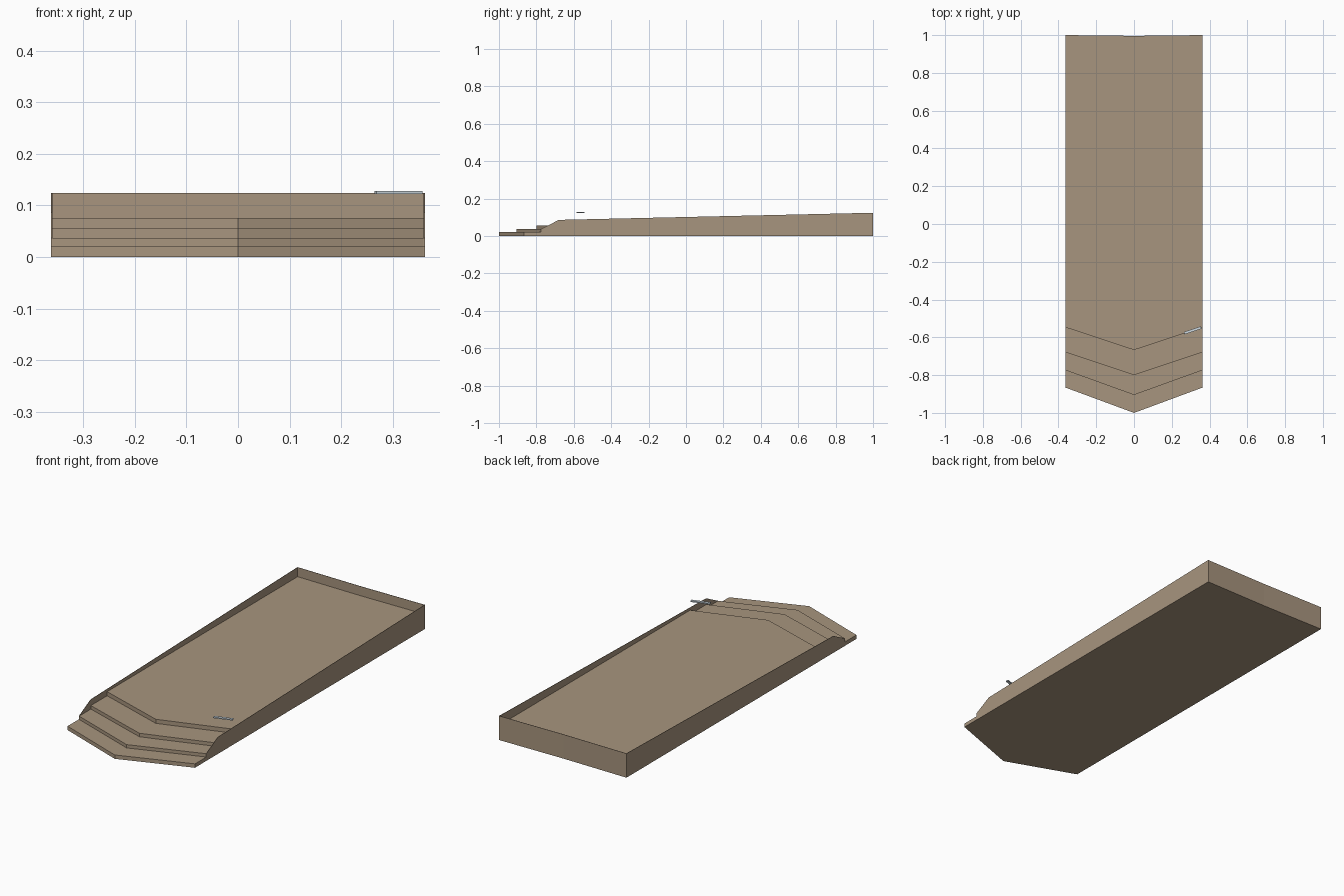
import bpy
import bmesh
import math
from mathutils import Matrix, Vector

cube = bpy.data.objects.get("Cube")
if cube:
    bpy.data.objects.remove(cube, do_unlink=True)


def material(name, rgb):
    mat = bpy.data.materials.new(name)
    mat.use_nodes = True
    color = (*rgb, 1.0)
    mat.diffuse_color = color
    mat.node_tree.nodes["Principled BSDF"].inputs["Base Color"].default_value = color
    return mat


def extruded(name, outline, offset, mat):
    """Make a solid by extruding a flat outline along an offset."""
    bm = bmesh.new()
    face = bm.faces.new([bm.verts.new(p) for p in outline])
    result = bmesh.ops.extrude_face_region(bm, geom=[face], use_keep_orig=True)
    verts = [g for g in result["geom"] if isinstance(g, bmesh.types.BMVert)]
    bmesh.ops.translate(bm, verts=verts, vec=Vector(offset))
    bmesh.ops.recalc_face_normals(bm, faces=bm.faces)
    mesh = bpy.data.meshes.new(name)
    bm.to_mesh(mesh)
    bm.free()
    mesh.materials.append(mat)
    obj = bpy.data.objects.new(name, mesh)
    bpy.context.collection.objects.link(obj)
    return obj


stone = material("tan stone", (0.39, 0.30, 0.21))
metal = material("pale blue grey", (0.62, 0.70, 0.75))

HALF = 0.36       # half width of the floor slabs
WALL = 0.002      # thickness of the rim walls
BACK = 0.998
DIP = 0.994       # back edge bends in slightly at the middle

# Stacked floor slabs, each with a pointed front: tip y, corner y, top z
steps = [
    ("bottom_step", -1.0, -0.867, 0.02),
    ("middle_step", -0.905, -0.775, 0.037),
    ("top_step", -0.8, -0.68, 0.055),
    ("main_floor", -0.667, -0.548, 0.076),
]
base = 0.0
for name, tip, corner, top in steps:
    outline = [(0, tip, base), (HALF, corner, base), (HALF, BACK, base),
               (0, DIP, base), (-HALF, BACK, base), (-HALF, corner, base)]
    extruded(name, outline, (0, 0, top - base), stone)
    base = top

# Rising side walls with a sloped front end
profile = [(-0.867, 0), (-0.867, 0.02), (-0.775, 0.02), (-0.775, 0.037),
           (-0.68, 0.086), (1, 0.124), (1, 0)]
for name, side in (("left_wall", 1), ("right_wall", -1)):
    extruded(name, [(side * HALF, y, z) for y, z in profile],
             (side * WALL, 0, 0), stone)

# Back wall
outline = [(-HALF, BACK, 0), (0, DIP, 0), (HALF, BACK, 0),
           (HALF, 1, 0), (0, DIP + WALL, 0), (-HALF, 1, 0)]
extruded("back_wall", outline, (0, 0, 0.124), stone)

# Small strip hovering over the front left corner, parallel to the step edge
strip = extruded("small_strip",
                 [(sx * 0.047, sy * 0.007, 0) for sx, sy in
                  ((-1, -1), (1, -1), (1, 1), (-1, 1))],
                 (0, 0, 0.006), metal)
turn = math.atan2(0.12, HALF)
strip.matrix_world = (Matrix.Translation((0.311, -0.563, 0.122))
                      @ Matrix.Rotation(turn, 4, "Z"))
